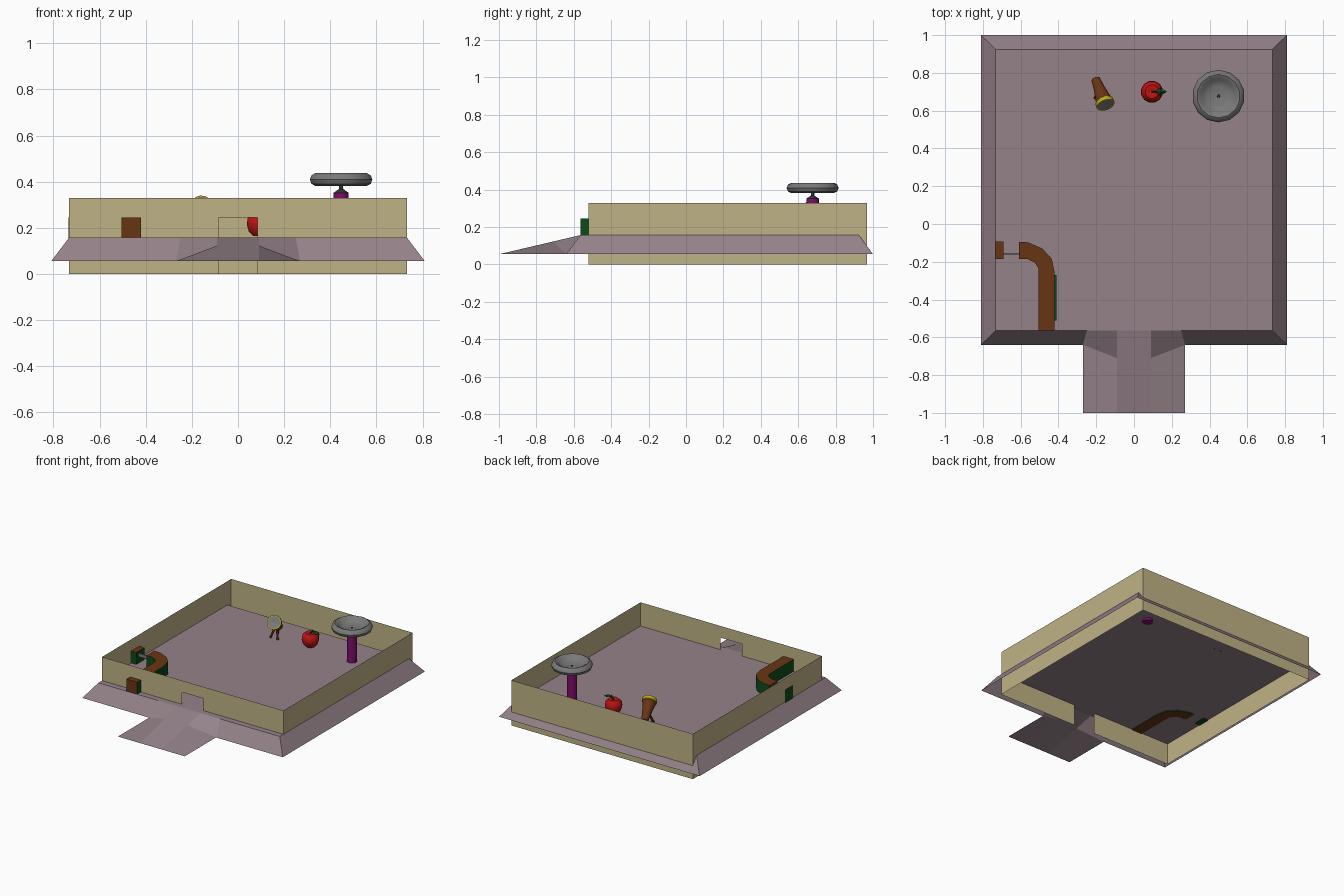
import bpy, math
from mathutils import Vector

if "Cube" in bpy.data.objects:
    bpy.data.objects.remove(bpy.data.objects["Cube"])


def material(name, rgb):
    m = bpy.data.materials.new(name)
    m.diffuse_color = (*rgb, 1)
    m.use_nodes = True
    m.node_tree.nodes["Principled BSDF"].inputs["Base Color"].default_value = m.diffuse_color
    return m


WALL = material("tan", (0.53, 0.45, 0.24))
FLOOR = material("mauve", (0.30, 0.225, 0.255))
BROWN = material("brown", (0.14, 0.036, 0.007))
GREEN = material("dark_green", (0.004, 0.07, 0.01))
PURPLE = material("magenta", (0.21, 0.004, 0.14))
GREY = material("grey", (0.19, 0.19, 0.19))
RED = material("red", (0.5, 0.007, 0.007))
YELLOW = material("yellow", (0.48, 0.38, 0.01))
DARK = material("dark_grey", (0.035, 0.035, 0.035))


def mesh(name, verts, faces, mats, rule=None):
    """Object from points; rule(normal, centre) picks the material slot."""
    me = bpy.data.meshes.new(name)
    me.from_pydata(verts, [], faces)
    me.update()
    for m in mats:
        me.materials.append(m)
    if rule:
        for p in me.polygons:
            p.material_index = rule(p.normal, p.center)
    ob = bpy.data.objects.new(name, me)
    bpy.context.collection.objects.link(ob)
    return ob


def prism(name, outline, z0, z1, mats, rule=None):
    """Upright prism from a counter-clockwise outline."""
    n = len(outline)
    v = [(x, y, z0) for x, y in outline] + [(x, y, z1) for x, y in outline]
    f = [tuple(range(n - 1, -1, -1)), tuple(range(n, 2 * n))]
    f += [(i, (i + 1) % n, (i + 1) % n + n, i + n) for i in range(n)]
    return mesh(name, v, f, mats, rule)


def box(name, x0, x1, y0, y1, z0, z1, mats, rule=None):
    return prism(name, [(x0, y0), (x1, y0), (x1, y1), (x0, y1)], z0, z1, mats, rule)


def lathe(name, profile, sides, mats, origin, axis=(0, 0, 1), smooth=True, slots=None):
    """Turn (radius, height) points about an axis; slots = material per band."""
    q = Vector((0, 0, 1)).rotation_difference(Vector(axis).normalized())
    v, f, mi = [], [], []
    for r, h in profile:
        for i in range(sides):
            a = 2 * math.pi * (i + 0.5) / sides
            v.append(q @ Vector((r * math.cos(a), r * math.sin(a), h)) + Vector(origin))
    for k in range(len(profile) - 1):
        for i in range(sides):
            j = (i + 1) % sides
            f.append((k * sides + i, k * sides + j, (k + 1) * sides + j, (k + 1) * sides + i))
            mi.append(slots[k] if slots else 0)
    ob = mesh(name, v, f, mats)
    for p, m in zip(ob.data.polygons, mi):
        p.material_index = m
    if smooth:
        bpy.ops.object.select_all(action='DESELECT')
        ob.select_set(True)
        bpy.context.view_layer.objects.active = ob
        bpy.ops.object.shade_smooth_by_angle(angle=math.radians(40))
    return ob


def rod(name, a, b, r, mat, sides=6):
    d = Vector(b) - Vector(a)
    return lathe(name, [(0.0001, 0), (r, 0), (r, d.length), (0.0001, d.length)],
                 sides, [mat], a, d, False)


# thin walls with a doorway in the front
X, YF, YB, H, D, DH = 0.733, -0.522, 0.968, 0.33, 0.085, 0.245
ring = [(D, YF), (X, YF), (X, YB), (-X, YB), (-X, YF), (-D, YF)]
wv = [(x, y, z) for z in (0, H) for x, y in ring]
wv += [(-D, YF, DH), (D, YF, DH)]
wf = [(i, i + 1, i + 7, i + 6) for i in range(5)] + [(12, 13, 6, 11)]
mesh("walls", wv, wf, [WALL])

# floor slab with sloping skirt
ZT, ZB = 0.157, 0.055
fv = [(-X, -0.565, ZT), (X, -0.565, ZT), (X, 0.925, ZT), (-X, 0.925, ZT),
      (-0.81, -0.64, ZB), (0.81, -0.64, ZB), (0.81, 1.0, ZB), (-0.81, 1.0, ZB),
      (-0.25, -0.565, ZT), (0.25, -0.565, ZT), (0.27, -0.64, ZB), (-0.27, -0.64, ZB)]
mesh("floor_and_skirt", fv, [(0, 8, 9, 1, 2, 3), (5, 6, 2, 1), (6, 7, 3, 2), (7, 4, 0, 3),
                             (4, 11, 8, 0), (10, 5, 1, 9)], [FLOOR])

# entrance ramp with flared sides
half = [(0.09, -0.565, ZT), (0.09, -0.71, 0.123), (0.09, -1, ZB),
        (0.27, -1, ZB), (0.27, -0.64, ZB), (0.25, -0.565, ZT)]
rv = half + [(-x, y, z) for x, y, z in half]
mesh("ramp", rv, [(0, 6, 7, 1), (1, 7, 8, 2), (1, 2, 3, 4), (0, 1, 4, 5),
                  (7, 10, 9, 8), (6, 11, 10, 7)], [FLOOR])

# curved counter: brown top and ends, green sides
outline = [(-0.505, -0.565), (-0.42, -0.565), (-0.42, -0.26), (-0.435, -0.185),
           (-0.485, -0.13), (-0.56, -0.097), (-0.61, -0.095), (-0.61, -0.185),
           (-0.565, -0.185), (-0.525, -0.205), (-0.505, -0.235)]


def counter_rule(n, c):
    end = n.y < -0.9 and c.y < -0.5 or n.x < -0.9 and c.x < -0.6
    return 0 if abs(n.z) > 0.5 or end else 1


prism("counter", outline, 0.152, 0.245, [BROWN, GREEN], counter_rule)
box("counter_panel", -0.42, -0.411, -0.51, -0.27, 0.175, 0.23, [GREEN])
box("counter_wall_end", -0.736, -0.692, -0.185, -0.093, 0.152, 0.245, [BROWN, GREEN],
    lambda n, c: 0 if n.z > 0.5 else 1)
box("counter_gate", -0.692, -0.61, -0.161, -0.153, 0.205, 0.23, [GREY])

# pedestal with a round dish
PX, PY = 0.447, 0.677
lathe("pedestal", [(0.0001, 0.14), (0.034, 0.14), (0.034, 0.352), (0.0001, 0.352)], 12,
      [PURPLE], (PX, PY, 0))
lathe("dish_neck", [(0.034, 0.352), (0.01, 0.368), (0.008, 0.39)], 10, [DARK], (PX, PY, 0))
lathe("dish", [(0.0001, 0.386), (0.06, 0.384), (0.115, 0.382), (0.132, 0.391), (0.139, 0.409),
               (0.132, 0.427), (0.115, 0.437), (0.098, 0.43), (0.084, 0.412), (0.05, 0.403),
               (0.0001, 0.4)], 14, [GREY], (PX, PY, 0))
lathe("dish_drain", [(0.009, 0.398), (0.007, 0.405), (0.0001, 0.405)], 8, [DARK], (PX, PY, 0))

# round red fruit with a stalk and leaf
FX, FY = 0.095, 0.70
lathe("fruit", [(0.0001, 0.167), (0.03, 0.164), (0.05, 0.184), (0.059, 0.215), (0.055, 0.243),
                (0.036, 0.262), (0.018, 0.263), (0.0001, 0.255)], 12, [RED], (FX, FY, 0))
rod("fruit_stalk", (FX, FY, 0.255), (FX + 0.02, FY, 0.285), 0.005, GREEN)
lv = [(FX + 0.012, FY, 0.272), (FX + 0.045, FY - 0.02, 0.272), (FX + 0.08, FY, 0.265),
      (FX + 0.045, FY + 0.02, 0.272), (FX + 0.045, FY, 0.284)]
mesh("fruit_leaf", lv, [(0, 1, 4), (1, 2, 4), (2, 3, 4), (3, 0, 4), (0, 3, 2, 1)], [GREEN])

# tilted drum on small legs
base, head = Vector((-0.202, 0.765, 0.205)), Vector((-0.150, 0.63, 0.298))
L = (head - base).length
lathe("drum", [(0.0001, 0), (0.024, 0), (0.03, L * 0.35), (0.045, L * 0.85), (0.05, L * 0.87),
               (0.05, L), (0.043, L), (0.0001, L * 0.96)], 14, [GREY, BROWN, YELLOW], base,
      head - base, slots=[0, 1, 1, 2, 2, 2, 0])
mid = base.lerp(head, 0.5)
for side in (-1, 1):
    rod("drum_leg", mid, (mid.x + side * 0.03, mid.y - 0.03, 0.157), 0.008, BROWN)
rod("drum_rear_leg", base.lerp(head, 0.15), (-0.205, 0.755, 0.157), 0.008, BROWN)
